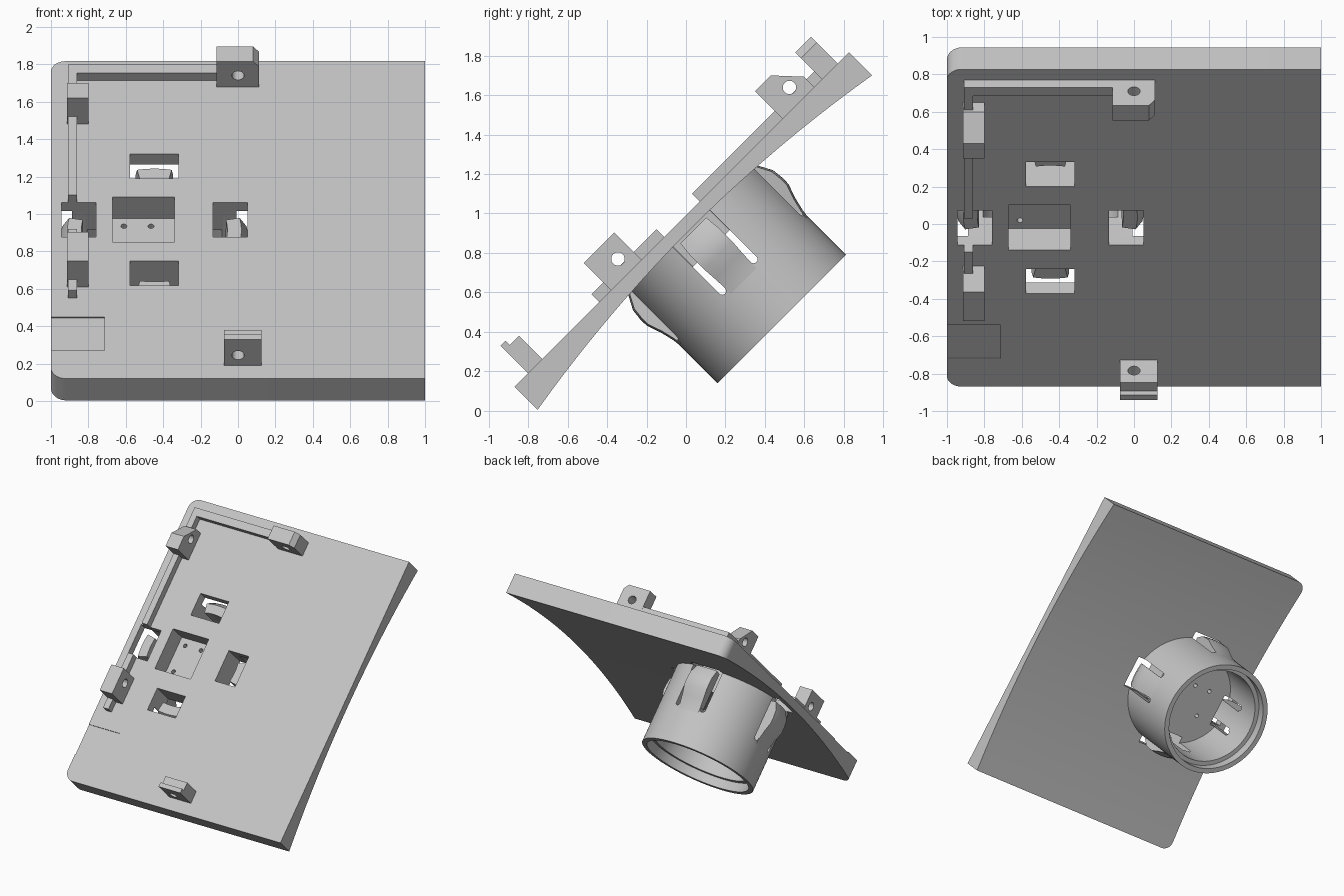
import bpy, bmesh, math
from mathutils import Matrix, Vector

if "Cube" in bpy.data.objects:
    bpy.data.objects.remove(bpy.data.objects["Cube"])

# Local frame: x across, v up along the plate, w out of its front; finally tilted 45 degrees
F = 0.70                    # plate front face (w)
CX, CV = -0.447, 0.672      # barrel axis
V0, V1 = -0.53, 1.87        # plate ends
AXIS = Matrix.Translation((CX, CV, 0))

grey = bpy.data.materials.new("light grey")
grey.diffuse_color = (0.55, 0.55, 0.55, 1)
grey.use_nodes = True
grey.node_tree.nodes["Principled BSDF"].inputs["Base Color"].default_value = grey.diffuse_color


def to_object(name, bm):
    bmesh.ops.recalc_face_normals(bm, faces=bm.faces[:])
    me = bpy.data.meshes.new(name)
    bm.to_mesh(me)
    bm.free()
    me.materials.append(grey)
    ob = bpy.data.objects.new(name, me)
    bpy.context.collection.objects.link(ob)
    return ob


def prism_bm(pts, axis, lo, hi):
    """Extrude a 2D outline along x, v or w."""
    place = {'x': lambda a, b, t: (t, a, b),
             'v': lambda a, b, t: (a, t, b),
             'w': lambda a, b, t: (a, b, t)}[axis]
    bm = bmesh.new()
    ends = [[bm.verts.new(place(a, b, t)) for a, b in pts] for t in (lo, hi)]
    bm.faces.new(ends[0])
    bm.faces.new(ends[1])
    n = len(pts)
    for i in range(n):
        j = (i + 1) % n
        bm.faces.new((ends[0][i], ends[0][j], ends[1][j], ends[1][i]))
    return bm


def prism(name, pts, axis, lo, hi):
    return to_object(name, prism_bm(pts, axis, lo, hi))


def rect(a0, a1, b0, b1):
    return [(a0, b0), (a1, b0), (a1, b1), (a0, b1)]


def circle(a, b, r, n=24):
    return [(a + r * math.cos(2 * math.pi * i / n), b + r * math.sin(2 * math.pi * i / n))
            for i in range(n)]


def sweep(name, profile, a0, a1, steps, closed):
    """Turn an (r, w) profile about the barrel axis."""
    bm = bmesh.new()
    rings = []
    for i in range(steps if closed else steps + 1):
        a = a0 + (a1 - a0) * i / steps
        rings.append([bm.verts.new((CX + r * math.cos(a), CV + r * math.sin(a), w))
                      for r, w in profile])
    n = len(profile)
    for i in range(steps):
        p, q = rings[i], rings[(i + 1) % len(rings)]
        for k in range(n):
            m = (k + 1) % n
            bm.faces.new((p[k], p[m], q[m], q[k]))
    if not closed:
        bm.faces.new(rings[0])
        bm.faces.new(rings[-1])
    return to_object(name, bm)


def boolean(target, tool, op='DIFFERENCE'):
    mod = target.modifiers.new("bool", 'BOOLEAN')
    mod.operation, mod.solver, mod.object = op, 'EXACT', tool
    bpy.context.view_layer.objects.active = target
    bpy.ops.object.modifier_apply(modifier=mod.name)
    bpy.data.objects.remove(tool)


def around(ob, angle):
    ob.data.transform(AXIS @ Matrix.Rotation(angle, 4, 'Z'))
    return ob


# Plate with a hollowed back and two rounded left corners
mid, half = (V0 + V1) / 2, (V1 - V0) / 2
back = []
for i in range(21):
    s = -half + 2 * half * i / 20
    back.append((mid + s, F - 0.065 - 0.1 * (s / half) ** 2))
bm = prism_bm([(V1, F), (V0, F)] + back, 'x', -1, 1)
corners = [e for e in bm.edges
           if all(v.co.x < -0.99 for v in e.verts)
           and abs(e.verts[0].co.y - e.verts[1].co.y) < 1e-4]
bmesh.ops.bevel(bm, geom=corners, offset=0.08, segments=8, affect='EDGES', profile=0.5)
plate = to_object("plate", bm)

# Thick floor inside the barrel, with a square pocket and three pin holes
boolean(plate, prism("floor", circle(CX, CV, 0.39, 64), 'w', 0.49, F - 0.03), 'UNION')
boolean(plate, prism("pocket", rect(-0.67, -0.34, 0.502, 0.842), 'w', F - 0.163, 0.9))
for x, v in ((-0.61, 0.785), (-0.465, 0.785), (-0.61, 0.565)):
    boolean(plate, prism("pin_hole", circle(x, v, 0.016, 16), 'w', 0.4, 0.6))

# Four windows in front of the clips, and a shallow label recess
for k in range(4):
    win = prism("window", rect(0.312, 0.497, -0.13, 0.13), 'w', 0.3, 0.9)
    boolean(plate, around(win, k * math.pi / 2))
boolean(plate, prism("label_recess", rect(-1.1, -0.715, -0.318, -0.064), 'w', F - 0.008, 0.9))

# Barrel with a stepped mouth and round-ended slots
barrel = sweep("barrel", [(0.46, 0.66), (0.46, -0.014), (0.42, -0.014), (0.42, 0.06),
                          (0.385, 0.06), (0.385, 0.66)], 0, 2 * math.pi, 96, True)
for k in range(4):
    for side in (-1, 1):
        c = side * 0.113
        end = [(c + 0.02 * math.cos(math.pi * (1 + i / 8)),
                0.30 + 0.02 * math.sin(math.pi * (1 + i / 8))) for i in range(9)]
        slot = prism("slot", end + [(c + 0.02, 0.8), (c - 0.02, 0.8)], 'v', -0.6, -0.3)
        boolean(barrel, around(slot, k * math.pi / 2))
    gap = prism("clip_gap", rect(-0.11, 0.11, 0.31, 0.8), 'v', -0.6, -0.3)
    boolean(barrel, around(gap, k * math.pi / 2))

# Bulging spring clips between the slots
clip = [(0.459, 0.25), (0.465, 0.30), (0.482, 0.37), (0.508, 0.445), (0.509, 0.49),
        (0.502, 0.55), (0.465, 0.62), (0.39, 0.62), (0.386, 0.25)]
parts = [plate, barrel]
for k in range(4):
    a = k * math.pi / 2
    parts.append(sweep("spring_clip", clip, a - 0.2, a + 0.2, 8, False))

# Raised edge rib, interrupted at the left window
R = F + 0.057
parts.append(prism("edge_rib", [(-0.91, 0.80), (-0.86, 0.80), (-0.86, 1.725), (-0.1, 1.725),
                                (-0.1, 1.788), (-0.91, 1.788)], 'w', F - 0.02, R))
parts.append(prism("lower_rib", rect(-0.91, -0.86, 0.078, 0.545), 'w', F - 0.02, R))

# Lugs with screw holes
B = F - 0.02
top = prism("top_lug", [(-0.115, B), (0.112, B), (0.112, 0.852), (0.08, 0.892), (-0.115, 0.892)],
            'v', 1.676, 1.789)
boolean(top, prism("hole", circle(0, 0.785, 0.033), 'v', 1.5, 2))
bottom = prism("bottom_lug", [(-0.432, B), (-0.432, 0.898), (-0.396, 0.898), (-0.396, 0.868),
                              (-0.33, 0.868), (-0.33, B)], 'x', -0.075, 0.125)
boolean(bottom, prism("hole", circle(0, 0.778, 0.033), 'v', -0.6, -0.2))
upper = prism("upper_side_lug", [(1.393, B), (1.393, 0.898), (1.506, 0.898), (1.62, 0.775),
                                 (1.62, B)], 'x', -0.914, -0.8)
boolean(upper, prism("hole", circle(1.53, 0.788, 0.034), 'x', -1.1, -0.6))
lower = prism("lower_side_lug", rect(0.163, 0.382, B, 0.896), 'x', -0.914, -0.8)
boolean(lower, prism("hole", circle(0.30, 0.788, 0.034), 'x', -1.1, -0.6))
parts += [top, bottom, upper, lower]

# Tilt everything and keep curved faces smooth
for ob in parts:
    ob.data.transform(Matrix.Rotation(math.pi / 4, 4, 'X'))
    bpy.ops.object.select_all(action='DESELECT')
    ob.select_set(True)
    bpy.context.view_layer.objects.active = ob
    bpy.ops.object.shade_smooth_by_angle(angle=math.radians(25))
